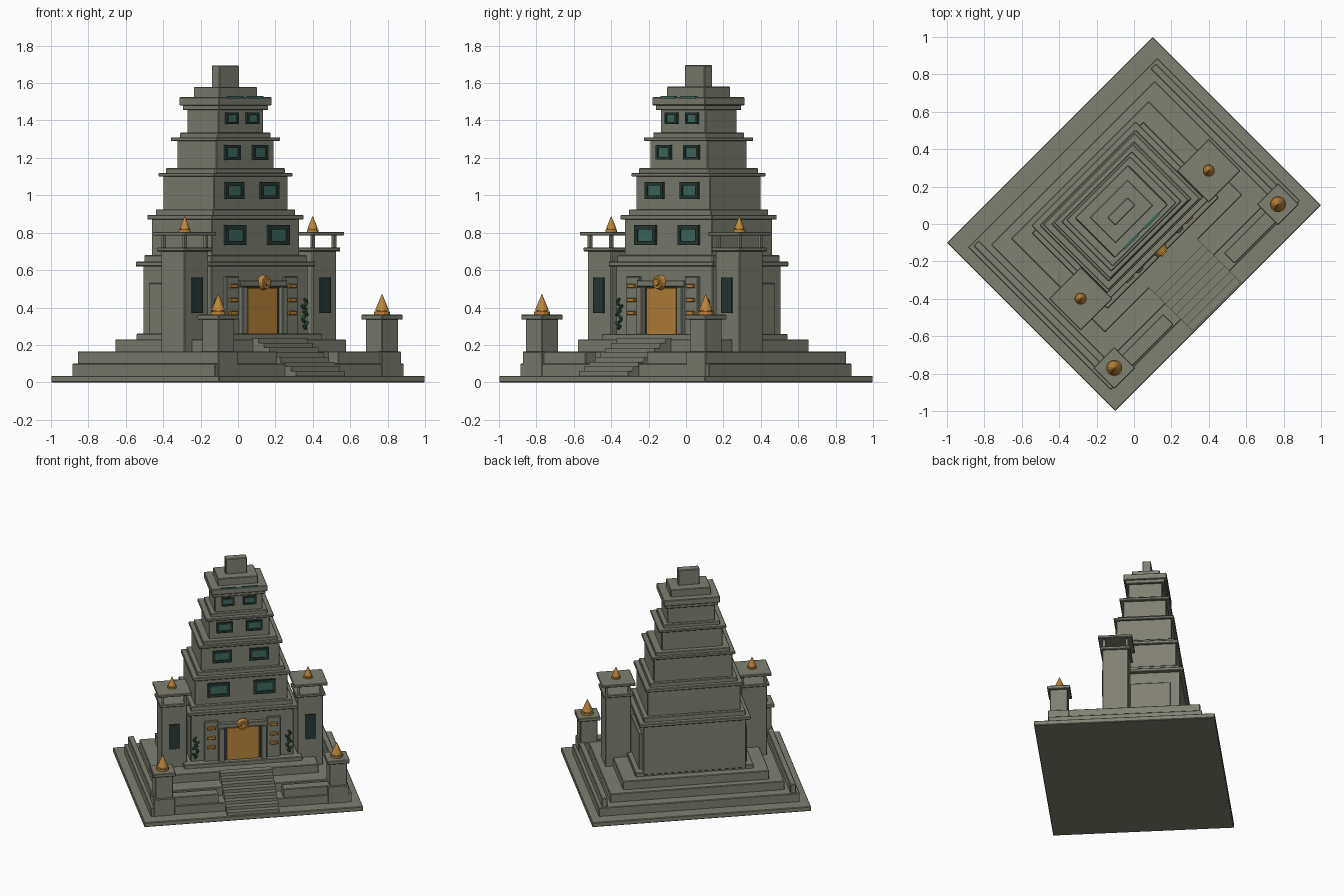
import bpy, bmesh, math
from mathutils import Matrix, Vector

if "Cube" in bpy.data.objects:
    bpy.data.objects.remove(bpy.data.objects["Cube"])

# Everything is laid out with the facade along local x, then turned 45 degrees.
TURN = Matrix.Rotation(math.radians(45), 4, 'Z')


def material(name, rgb):
    m = bpy.data.materials.new(name)
    m.diffuse_color = (*rgb, 1)
    m.use_nodes = True
    m.node_tree.nodes["Principled BSDF"].inputs["Base Color"].default_value = m.diffuse_color
    return m


STONE = material("grey stone", (0.215, 0.22, 0.17))
GOLD = material("gold", (0.50, 0.235, 0.045))
DARK = material("dark frame", (0.022, 0.042, 0.036))
TEAL = material("teal glass", (0.05, 0.15, 0.115))
VINE = material("vine green", (0.028, 0.09, 0.065))


def finish(name, bm, mat, bevel=0):
    bm.transform(TURN)
    me = bpy.data.meshes.new(name)
    bm.to_mesh(me)
    bm.free()
    me.materials.append(mat)
    ob = bpy.data.objects.new(name, me)
    bpy.context.collection.objects.link(ob)
    if bevel:
        mod = ob.modifiers.new("worn edges", 'BEVEL')
        mod.width = bevel
        mod.segments = 1
    return ob


def boxes(name, items, mat=STONE, bevel=0.004):
    """Each item is (x0, x1, y0, y1, z0, z1)."""
    bm = bmesh.new()
    for x0, x1, y0, y1, z0, z1 in items:
        m = Matrix.Translation(((x0 + x1) / 2, (y0 + y1) / 2, (z0 + z1) / 2))
        m = m @ Matrix.Diagonal((abs(x1 - x0), y1 - y0, z1 - z0, 1))
        bmesh.ops.create_cube(bm, size=1, matrix=m)
    return finish(name, bm, mat, bevel)


def both(*items):
    """Mirror boxes across the middle of the facade."""
    return list(items) + [(-b, -a, *r) for a, b, *r in items]


def square(cx, cy, h, z0, z1):
    return (cx - h, cx + h, cy - h, cy + h, z0, z1)


# Stepped base
boxes("ground_slab", [(-.778, .778, -.636, .636, 0, .035)])
boxes("base_step_1", [(-.715, .715, -.54, .54, .03, .10)])
boxes("base_step_2", [(-.62, .62, -.42, .463, .09, .165)])
boxes("base_step_3", [(-.52, .52, -.30, .41, .16, .23)])
boxes("base_step_4", [(-.42, .42, -.22, .35, .22, .26)])
boxes("side_parapet", both((.65, .69, -.45, .525, .09, .165)))
boxes("front_parapet", both((.23, .60, -.53, .0 - .45, .09, .165)))

# Front stairs
N = 8
steps = []
for i in range(N):
    z1 = .035 + (.235 - .035) * (i + 1) / N
    steps.append((-.185, .185, -.625 + .325 * i / N, -.29, .03, z1))
boxes("front_stairs", steps, STONE, 0)

# Main tower: half width, half depth, bottom, top
VC = .095
TIERS = [
    ("ground_storey", .365, .26, .24, .63),
    ("cornice_1", .395, .287, .62, .645),
    ("ledge_1", .362, .255, .64, .68),
    ("storey_1", .33, .23, .67, .875),
    ("cornice_2", .347, .247, .87, .895),
    ("ledge_2", .312, .217, .89, .925),
    ("storey_2", .28, .193, .92, 1.105),
    ("cornice_3", .298, .212, 1.10, 1.12),
    ("ledge_3", .265, .188, 1.115, 1.145),
    ("storey_3", .216, .15, 1.14, 1.295),
    ("cornice_4", .241, .176, 1.29, 1.31),
    ("ledge_4", .202, .144, 1.305, 1.335),
    ("storey_4", .17, .119, 1.33, 1.465),
    ("neck", .188, .138, 1.455, 1.485),
    ("cornice_5", .2, .151, 1.48, 1.525),
    ("roof_block", .143, .098, 1.52, 1.58),
    ("roof_crest", .076, .03, 1.575, 1.695),
]
front = {}
for name, a, d, z0, z1 in TIERS:
    front[name] = VC - d
    boxes(name, [(-a, a, VC - d, VC + d, z0, z1)])
boxes("side_wall_panel", both((.36, .385, -.04, .29, .25, .53)))

# Windows: storey, offset from middle, half width, bottom, top
for st, u, h, z0, z1 in [
    ("storey_1", .163, .078, .735, .84),
    ("storey_2", .132, .068, .98, 1.07),
    ("storey_3", .105, .056, 1.19, 1.268),
    ("storey_4", .078, .045, 1.38, 1.442),
]:
    y, t = front[st], h * .28
    boxes(st + "_window_frame", both(
        (u - h, u - h + t, y - .016, y + .01, z0, z1),
        (u + h - t, u + h, y - .016, y + .01, z0, z1),
        (u - h, u + h, y - .016, y + .01, z0, z0 + t),
        (u - h, u + h, y - .016, y + .01, z1 - t, z1)), DARK, 0)
    boxes(st + "_window_pane", both(
        (u - h + t, u + h - t, y - .009, y + .005, z0 + t, z1 - t)), TEAL, 0)
boxes("roof_slit", both((.022, .132, -.062, -.046, 1.517, 1.53)), TEAL, 0)

# Doorway
W = front["ground_storey"]
boxes("door_frame", [(-.132, .132, W - .015, W + .01, .25, .515)], DARK, 0)
boxes("door", [(-.113, .113, W - .022, W, .26, .505)], GOLD, 0)
boxes("door_jamb", both((.13, .172, W - .04, W + .01, .24, .51)))
boxes("door_lintel", [(-.18, .18, W - .03, W + .01, .51, .545)])
boxes("door_pilaster", both((.172, .27, W - .018, W + .01, .24, .565)))
boxes("pilaster_bar", both(*[(.195, .25, W - .034, W - .01, z - .011, z + .011)
                             for z in (.37, .44, .515)]), GOLD, 0.003)

# Gold disc with a raised ring over the door
bm = bmesh.new()
face = Matrix.Rotation(math.radians(90), 4, 'X')
for r, depth, y in ((.042, .03, W - .04), (.024, .04, W - .045)):
    bmesh.ops.create_cone(bm, cap_ends=True, segments=12, radius1=r, radius2=r * .8,
                          depth=depth, matrix=Matrix.Translation((0, y, .535)) @ face)
finish("door_emblem", bm, GOLD)

# Climbing vines: leaves scattered along a wavy stem
bm = bmesh.new()
for s in (-1, 1):
    for i in range(9):
        z = .295 + .018 * i
        x = s * (.33 + .014 * math.sin(i * 1.9))
        m = Matrix.Translation((x, W - .01, z))
        m = m @ Matrix.Rotation(s * (-1) ** i * .8, 4, 'Y')
        m = m @ Matrix.Diagonal((.019, .012, .009, 1))
        bmesh.ops.create_icosphere(bm, subdivisions=1, radius=1, matrix=m)
finish("wall_vine", bm, VINE)

# Side turrets with open lookouts
TX, TY = .484, -.081
boxes("turret_body", both(square(TX, TY, .09, .16, .705)))
boxes("turret_lower_cap", both(square(TX, TY, .106, .70, .722)))
boxes("turret_post", both(*[square(TX + i * .08, TY + j * .08, .009, .715, .795)
                            for i in (-1, 1) for j in (-1, 1)]), STONE, 0)
boxes("turret_roof", both(square(TX, TY, .12, .785, .805)))
boxes("turret_panel", both((TX - .038, TX + .038, TY - .099, TY - .08, .37, .56)), DARK, 0)

# Front corner posts
PX, PY = .619, -.47
boxes("corner_post_foot", both(square(PX, PY, .074, .03, .165)))
boxes("corner_post", both(square(PX, PY, .062, .10, .34)))
boxes("corner_post_cap", both(square(PX, PY, .08, .335, .362)))

# Gold finials: collar and cone
for name, x, y, z, r, h in (("turret_finial", TX, TY, .803, .033, .085),
                            ("corner_post_finial", PX, PY, .36, .044, .112)):
    bm = bmesh.new()
    for s in (-1, 1):
        for r1, r2, a, b in ((r, r, 0, .16), (r * .7, r * .7, .16, .24),
                             (r * .88, .001, .22, 1)):
            m = Matrix.Translation(Vector((s * x, y, z + h * (a + b) / 2)))
            bmesh.ops.create_cone(bm, cap_ends=True, segments=12, radius1=r1,
                                  radius2=r2, depth=h * (b - a), matrix=m)
    finish(name, bm, GOLD)
